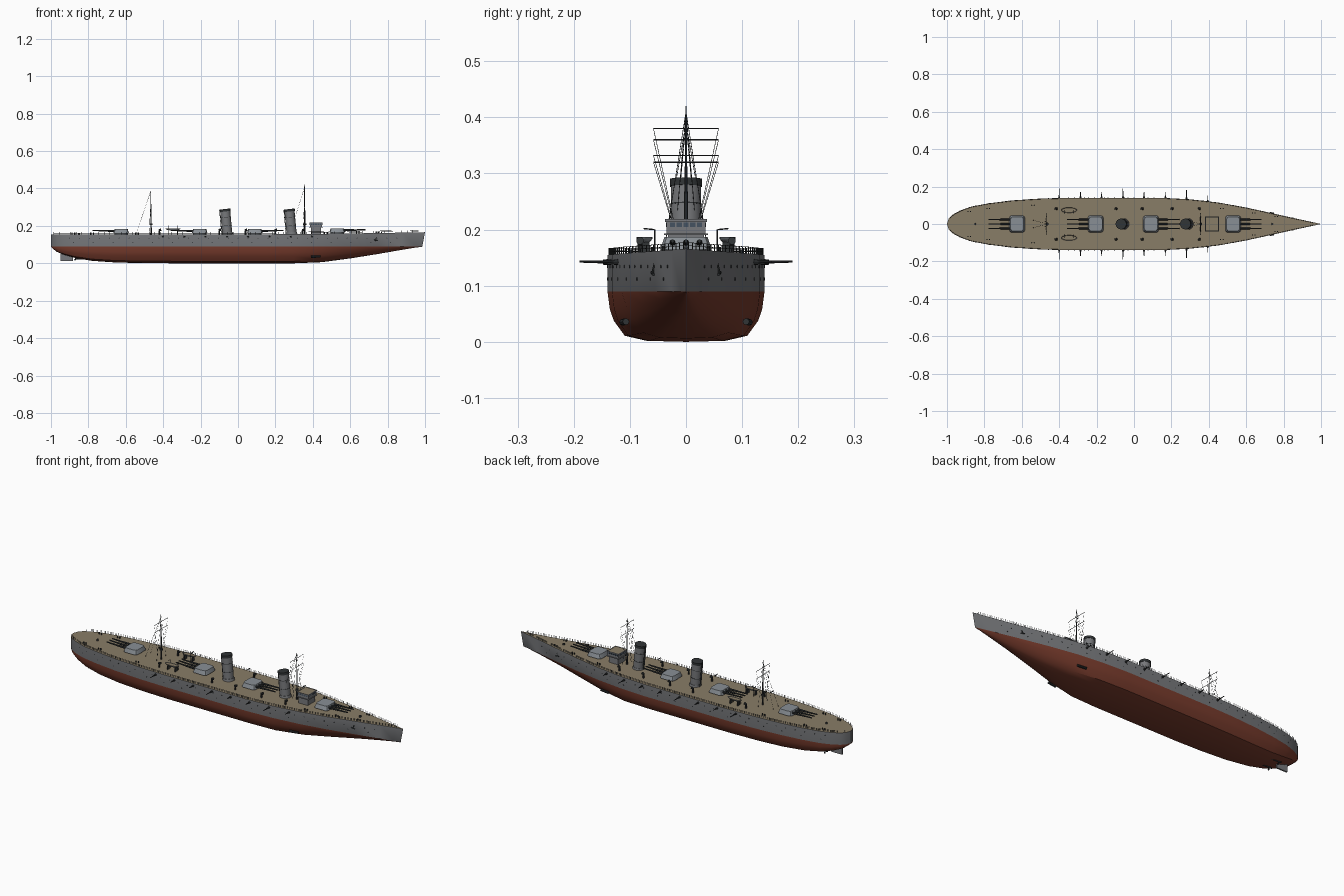
import bpy, bmesh, math
from mathutils import Vector, Matrix

if "Cube" in bpy.data.objects:
    bpy.data.objects.remove(bpy.data.objects["Cube"])


def material(name, rgb):
    m = bpy.data.materials.new(name)
    m.diffuse_color = (*rgb, 1)
    m.use_nodes = True
    m.node_tree.nodes["Principled BSDF"].inputs["Base Color"].default_value = m.diffuse_color
    return m


GREY = material("hull grey", (0.185, 0.19, 0.2))
RED = material("antifouling red", (0.19, 0.045, 0.026))
DECK = material("deck tan", (0.25, 0.205, 0.135))
LIGHT = material("turret grey", (0.25, 0.275, 0.3))
DARK = material("dark metal", (0.03, 0.034, 0.036))
GLASS = material("window glass", (0.06, 0.085, 0.12))


def finish(name, bm, *mats, angle=35):
    bmesh.ops.recalc_face_normals(bm, faces=bm.faces)
    me = bpy.data.meshes.new(name)
    bm.to_mesh(me)
    bm.free()
    for m in mats:
        me.materials.append(m)
    me.shade_smooth()
    me.set_sharp_from_angle(angle=math.radians(angle))
    ob = bpy.data.objects.new(name, me)
    bpy.context.collection.objects.link(ob)
    return ob


def tube(bm, p, q, r, r2=None, n=8):
    p, q = Vector(p), Vector(q)
    d = q - p
    mat = Matrix.Translation((p + q) / 2) @ d.to_track_quat('Z', 'Y').to_matrix().to_4x4()
    bmesh.ops.create_cone(bm, cap_ends=True, segments=n, radius1=r,
                          radius2=r if r2 is None else r2, depth=d.length, matrix=mat)


def box(bm, c, s, top=1.0, bevel=0):
    vs = bmesh.ops.create_cube(bm, size=1)["verts"]
    for v in vs:
        k = top if v.co.z > 0 else 1
        v.co = Vector((v.co.x * s[0] * k, v.co.y * s[1] * k, v.co.z * s[2])) + Vector(c)
    if bevel:
        edges = {e for v in vs for e in v.link_edges if abs(e.verts[0].co.z - e.verts[1].co.z) > 1e-4}
        bmesh.ops.bevel(bm, geom=list(edges), offset=bevel, segments=2, affect='EDGES', profile=0.5)


# Hull stations: x, half beam, keel height
ST = [(-1, 0, .088), (-.99, .03, .078), (-.97, .05, .062), (-.93, .072, .045), (-.87, .093, .028),
      (-.78, .11, .013), (-.65, .126, .004), (-.5, .136, .001), (-.35, .14, 0), (.15, .14, 0),
      (.3, .132, 0), (.45, .115, .006), (.6, .088, .026), (.75, .055, .05), (.88, .026, .072),
      (.96, .009, .084), (1, 0, .088)]
SEC = [(0, 0), (.5, .02), (.78, .12), (.92, .42), (.97, .65), (1, 1)]
WL = 0.09


def beam(x):
    for a, b in zip(ST, ST[1:]):
        if x <= b[0]:
            return a[1] + (b[1] - a[1]) * (x - a[0]) / (b[0] - a[0])
    return 0


def deck_z(x):
    return 0.155 + 0.011 * max(0, (x - 0.2) / 0.8) ** 1.3


# Hull with red bottom, grey sides and tan deck
bm = bmesh.new()
rows = []
for x, b, k in ST:
    f = min(1, max(0, (x - .3) / .5)) * 0.75
    half = [(b * (y * (1 - f) + f * t ** .7), k + (WL - k) * t) for y, t in SEC] + [(b, deck_z(x))]
    ring = [(-y, z) for y, z in reversed(half)] + half[1:]
    rake = max(0, (x - .85) / .15) * 0.015
    rows.append([bm.verts.new((x - rake * min(1, (deck_z(x) - z) / .07), y, z)) for y, z in ring])
n = len(rows[0])
for a, b in zip(rows, rows[1:]):
    for i in range(n - 1):
        bm.faces.new((a[i], b[i], b[i + 1], a[i + 1])).material_index = 0 if i in (0, n - 2) else 1
    bm.faces.new((a[0], a[-1], b[-1], b[0])).material_index = 2
bmesh.ops.remove_doubles(bm, verts=bm.verts, dist=1e-5)
finish("hull", bm, GREY, RED, DECK)

# Rudder and propellers
bm = bmesh.new()
box(bm, (-.915, 0, .036), (.066, .008, .048))
finish("rudder", bm, GREY)
bm = bmesh.new()
for s in (-1, 1):
    tube(bm, (-.87, s * .035, .024), (-.72, s * .035, .022), .003)
    for i in range(3):
        a = i * math.tau / 3
        tube(bm, (-.868, s * .035, .024), (-.872, s * .035 + .014 * math.sin(a), .024 + .014 * math.cos(a)), .003, .004, 6)
finish("propellers", bm, DARK)

# Main gun turrets: x and firing direction
TUR = [(-.625, -1), (-.205, -1), (.09, 1), (.53, 1)]
bm, gm = bmesh.new(), bmesh.new()
for x, d in TUR:
    z = deck_z(x)
    tube(bm, (x, 0, z - .002), (x, 0, z + .008), .036, n=24)
    box(bm, (x, 0, z + .017), (.084, .092, .022), .84, .014)
    for y in (-.024, 0, .024):
        tube(gm, (x + d * .03, y, z + .018), (x + d * .09, y, z + .019), .0058, .0048, 10)
        tube(gm, (x + d * .09, y, z + .019), (x + d * .152, y, z + .021), .0042, .0032, 10)
finish("main_turrets", bm, LIGHT, angle=25)
finish("main_gun_barrels", gm, DARK)

# Raked funnels with dark caps
bm, cm = bmesh.new(), bmesh.new()
for x in (-.057, .287):
    tube(bm, (x, 0, .153), (x - .012, 0, .284), .027, n=32)
    tube(bm, (x, 0, .153), (x - .001, 0, .166), .031, .029, n=32)
    tube(cm, (x - .011, 0, .277), (x - .0125, 0, .29), .0287, n=32)
    tube(cm, (x - .004, -.0, .2), (x - .0042, 0, .202), .0278, n=32)
    tube(cm, (x - .008, -.0, .245), (x - .0082, 0, .247), .0278, n=32)
    for y in (-.005, .005):
        tube(cm, (x - .03, y, .155), (x - .042, y, .284), .0015, n=6)
finish("funnels", bm, GREY)
finish("funnel_caps", cm, DARK)

# Bridge with windows and tan roof
bm, rm, wm = bmesh.new(), bmesh.new(), bmesh.new()
box(bm, (.417, 0, .174), (.056, .064, .042))
box(bm, (.417, 0, .204), (.066, .07, .024))
box(bm, (.417, 0, .192), (.074, .078, .003))
for s in (-1, 1):
    box(bm, (.417 + s * .034, 0, .2165), (.004, .074, .005))
    box(bm, (.417, s * .036, .2165), (.072, .003, .005))
box(rm, (.417, 0, .2165), (.066, .07, .002))
for i in range(5):
    o = -.024 + i * .012
    for s in (-1, 1):
        box(wm, (.417 + s * .033, o, .209), (.002, .009, .008))
        box(wm, (.417 + o, s * .035, .209), (.009, .002, .008))
finish("bridge", bm, GREY)
finish("bridge_roof", rm, DECK)
finish("bridge_windows", wm, GLASS)

# Masts, yards and rigging
bm, rg = bmesh.new(), bmesh.new()
for x, top, yards in ((.357, .42, (.332, .38)), (-.465, .4, (.32, .36))):
    tube(bm, (x, 0, .155), (x, 0, .28), .0042, .003)
    tube(bm, (x, 0, .28), (x - .003, 0, top), .0026, .001)
    tube(bm, (x, 0, .205), (x, 0, .213), .008, n=12)
    for z in yards:
        tube(bm, (x - .002, -.058, z), (x - .002, .058, z), .0011, n=6)
    for s in (-1, 1):
        tube(rg, (x, 0, top - .01), (x, s * .04, .158), .0006, n=4)
        tube(rg, (x, 0, top - .01), (x - .08, s * .022, .156), .0006, n=4)
        for z in yards:
            tube(rg, (x, s * .058, z), (x - .01, s * .012, .17), .0005, n=4)
finish("masts", bm, DARK)
finish("rigging", rg, DARK)

# Side guns, portholes, anchors and bow tubes
gm, pm, am = bmesh.new(), bmesh.new(), bmesh.new()
for s in (-1, 1):
    for i in range(8):
        x = -.4 + i * .1135
        y, l = beam(x), (.05 if i % 3 == 0 else .032)
        tube(gm, (x, s * (y - .006), .142), (x, s * (y + .008), .142), .006, .0045)
        tube(gm, (x, s * y, .142), (x, s * (y + l), .143), .0026, .0018)
    for i in range(34):
        x = -.9 + i * .053
        y = beam(x)
        for z, o in ((.134, 0), (.112, .02)):
            if z == .112 and i % 2:
                continue
            y = beam(x + o)
            tube(pm, (x + o, s * (y - .002), z), (x + o, s * (y + .0008), z), .0028)
    y = beam(.74)
    tube(am, (.74, s * (y - .002), .14), (.737, s * (y + .003), .12), .0025)
    tube(am, (.728, s * (y + .004), .124), (.749, s * (y + .001), .12), .0025)
    tube(am, (.39, s * .113, .035), (.44, s * .107, .036), .006)
finish("side_guns", gm, DARK)
finish("portholes", pm, DARK)
finish("anchors_and_tubes", am, DARK)

# Deck railing following the deck edge
bm = bmesh.new()
for s in (-1, 1):
    prev = None
    for i in range(66):
        x = -.985 + i * .03
        p = Vector((x, s * max(0, beam(x) - .003), deck_z(x)))
        tube(bm, p, p + Vector((0, 0, .012)), .0009, n=4)
        if prev:
            for h in (.006, .0115):
                tube(bm, prev + Vector((0, 0, h)), p + Vector((0, 0, h)), .0005, n=4)
        prev = p
finish("railing", bm, DARK)

# Boats on cradles with davits
bm, dm, fm = bmesh.new(), bmesh.new(), bmesh.new()
for s in (-1, 1):
    c = Matrix.Translation((-.347, s * .074, .187)) @ Matrix.Diagonal((.042, .0145, .012, 1))
    vs = bmesh.ops.create_uvsphere(bm, u_segments=20, v_segments=10, radius=1, matrix=c)["verts"]
    bmesh.ops.delete(bm, geom=[v for v in vs if v.co.z > .1875], context='VERTS')
    c = Matrix.Translation((-.347, s * .074, .1855)) @ Matrix.Diagonal((.039, .0125, 1, 1))
    bmesh.ops.create_circle(fm, cap_ends=True, segments=20, radius=1, matrix=c)
    for x in (-.37, -.324):
        box(dm, (x, s * .074, .166), (.004, .018, .024))
        tube(dm, (x, s * .056, .155), (x, s * .056, .2), .0014, n=6)
        tube(dm, (x, s * .056, .2), (x, s * .076, .202), .0012, n=6)
finish("boats", bm, LIGHT)
finish("boat_floors", fm, DECK)
finish("davits", dm, DARK)

# Deck ventilators, bollards and capstans
bm, vm = bmesh.new(), bmesh.new()
for s in (-1, 1):
    for x in (-.42, -.1, .04, .2, .345):
        y = s * .082
        tube(vm, (x, y, .154), (x, y, .176), .0045, n=10)
        tube(vm, (x - .003, y, .177), (x + .009, y, .18), .005, .007, 10)
    for x in (-.88, -.78, -.54, .47, .64, .76):
        for o in (-.007, .007):
            y = s * beam(x) * .75
            tube(bm, (x + o, y, deck_z(x) - .001), (x + o, y, deck_z(x) + .009), .0032)
for x in (-.85, .74):
    tube(bm, (x, 0, deck_z(x) - .001), (x, 0, deck_z(x) + .008), .006, .005, 12)
finish("ventilators", vm, DARK)
finish("bollards", bm, DARK)
